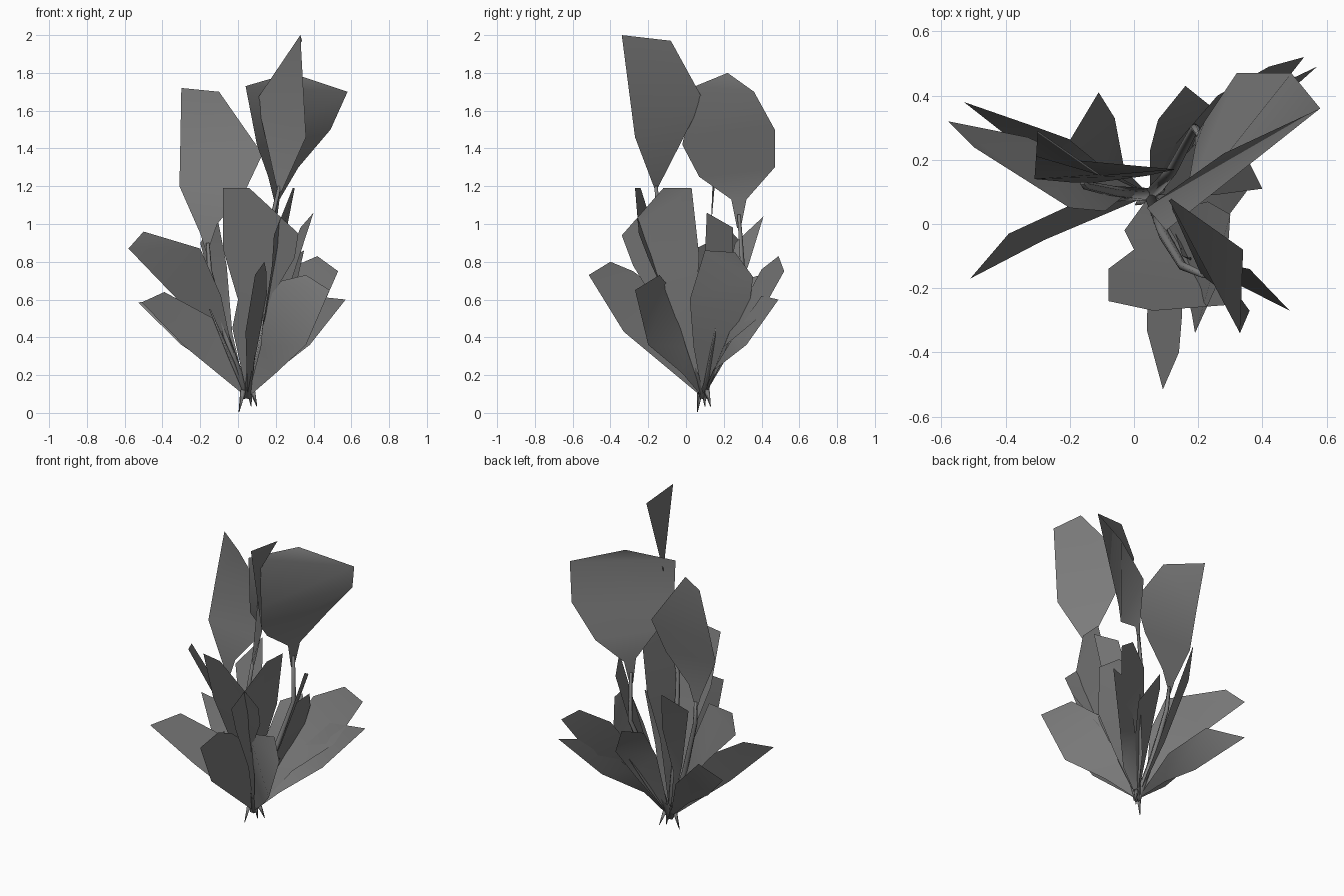
import bpy, bmesh, math
from mathutils import Vector

ROOT = (0.05, 0.09, 0.08)

# One dark grey for the whole plant
GREY = bpy.data.materials.new("dark_grey")
GREY.diffuse_color = (0.2, 0.2, 0.2, 1)


def finish(bm, name):
    mesh = bpy.data.meshes.new(name)
    bmesh.ops.recalc_face_normals(bm, faces=bm.faces)
    bm.to_mesh(mesh)
    bm.free()
    mesh.materials.append(GREY)
    for p in mesh.polygons:
        p.use_smooth = True
    ob = bpy.data.objects.new(name, mesh)
    bpy.context.collection.objects.link(ob)
    return ob


def leaf(name, *rungs):
    """Thin blade: each rung is (left, right), a rung of one point is a tip."""
    bm = bmesh.new()
    rows = [[bm.verts.new(p) for p in r] for r in rungs]
    for a, b in zip(rows, rows[1:]):
        bm.faces.new(a + b[::-1])
    return finish(bm, name)


def stem(name, pts, r0, r1, sides=5):
    """Tapered tube swept along a few points."""
    bm = bmesh.new()
    pts = [Vector(p) for p in pts]
    rings = []
    for i, p in enumerate(pts):
        d = (pts[min(i + 1, len(pts) - 1)] - pts[max(i - 1, 0)]).normalized()
        u = d.cross(Vector((0.3, 1, 0))).normalized()
        v = d.cross(u)
        r = r0 + (r1 - r0) * i / (len(pts) - 1)
        rings.append([bm.verts.new(p + r * (u * math.cos(a) + v * math.sin(a)))
                      for a in (2 * math.pi * k / sides for k in range(sides))])
    for a, b in zip(rings, rings[1:]):
        for k in range(sides):
            n = (k + 1) % sides
            bm.faces.new((a[k], a[n], b[n], b[k]))
    bm.faces.new(rings[0])
    bm.faces.new(rings[-1])
    return finish(bm, name)


# Three tall blades on stems
leaf("tall_blade_right",
     [(.21, -.16, 1.17), (.23, -.16, 1.17)],
     [(.10, .09, 1.66), (.36, -.27, 1.46)],
     [(.34, -.08, 1.97), (.33, -.34, 2.0)])
leaf("tall_blade_left",
     [(-.165, .13, .84)],
     [(-.20, .13, .95), (-.11, .13, 1.0)],
     [(-.31, .14, 1.20), (.04, .15, 1.18)],
     [(-.305, .21, 1.45), (.13, .17, 1.37)],
     [(-.30, .29, 1.72), (-.10, .15, 1.70)])
leaf("tall_blade_back",
     [(.19, .27, .98), (.20, .29, .98)],
     [(.19, .24, 1.13), (.22, .32, 1.13)],
     [(.16, .07, 1.25), (.32, .47, 1.30)],
     [(.10, -.02, 1.42), (.49, .47, 1.50)],
     [(.04, .05, 1.73), (.58, .36, 1.70)],
     [(.28, .22, 1.80)])
stem("tall_stem_right", [ROOT, (.09, -.03, .5), (.15, -.13, .9), (.22, -.16, 1.2)], .022, .010)
stem("tall_stem_left", [ROOT, (-.06, .10, .4), (-.15, .12, .75), (-.16, .13, .9)], .022, .010)
stem("tall_stem_back", [ROOT, (.12, .17, .4), (.19, .30, .75), (.20, .28, 1.05)], .022, .010)

# Front and right leaves
leaf("leaf_front", [ROOT],
     [(-.03, -.02, .45), (.10, -.03, .42)],
     [(.0, -.08, .60), (.17, -.10, .60)],
     [(-.08, -.14, .87), (.30, -.20, .82)],
     [(-.08, -.24, 1.19), (.32, -.25, .95)],
     [(.06, -.27, 1.19)])
leaf("leaf_right_upper", [ROOT],
     [(.13, -.08, .45), (.15, .05, .55)],
     [(.18, -.28, .78), (.23, .07, .83)],
     [(.19, -.34, .94), (.30, .03, 1.19)],
     [(.29, -.12, 1.19)])
leaf("leaf_front_right", [ROOT],
     [(.12, .0, .35), (.20, -.02, .21)],
     [(.15, -.10, .68), (.36, -.20, .36)],
     [(.36, -.14, .73), (.485, -.27, .65)])
leaf("leaf_front_low", [ROOT],
     [(.04, -.33, .43), (.15, -.08, .60)],
     [(.09, -.515, .73), (.15, -.28, .75)],
     [(.14, -.40, .80)])
leaf("leaf_right_broad", [ROOT],
     [(.17, .04, .35), (.12, .22, .30)],
     [(.29, .02, .60), (.24, .34, .60)],
     [(.35, .10, .86), (.27, .355, .72)],
     [(.33, .26, .85)])
leaf("leaf_right_tip", [ROOT],
     [(.25, .09, .60), (.19, .25, .60)],
     [(.40, .11, 1.06), (.33, .25, .98)])

# Back leaves
leaf("leaf_back", [ROOT],
     [(.05, .23, .53), (.20, .25, .38)],
     [(.075, .325, .71), (.26, .35, .55)],
     [(.16, .43, .74)])
leaf("leaf_back_right", [ROOT],
     [(.13, .25, .48), (.25, .20, .35)],
     [(.26, .40, .76), (.42, .38, .50)],
     [(.42, .49, .83), (.53, .52, .75)])
leaf("leaf_back_right_low", [ROOT],
     [(.20, .25, .40), (.20, .14, .22)],
     [(.38, .40, .62), (.38, .32, .36)],
     [(.57, .49, .60)])
leaf("leaf_back_left", [ROOT],
     [(-.09, .17, .48), (-.03, .17, .42)],
     [(-.20, .26, .90), (-.06, .33, .78)],
     [(-.11, .41, 1.04)])

# Left leaves
leaf("leaf_left_upper", [ROOT],
     [(-.18, .20, .42), (-.04, .08, .38)],
     [(-.33, .27, .61), (-.09, .04, .62)],
     [(-.58, .32, .87), (-.20, .05, .87)],
     [(-.50, .24, .96)])
leaf("leaf_left_back", [ROOT],
     [(-.12, .14, .24), (-.08, .22, .38)],
     [(-.30, .20, .36), (-.30, .30, .60)],
     [(-.53, .38, .585)])
leaf("leaf_left_low", [ROOT],
     [(-.28, -.05, .35), (-.13, .09, .50)],
     [(-.51, -.17, .585), (-.39, -.03, .64)])

# Leaf stalks running up the blades
for n, tip in enumerate([(.12, -.12, .62), (.22, .17, .52), (-.15, .07, .55)]):
    stem(f"stalk_{n}", [ROOT, tip], .016, .004, 4)

# Short root spikes
for n, (x, y) in enumerate([(.005, .06), (.07, .10), (.10, .13)]):
    stem(f"root_{n}", [(x, y, .03 * (n > 0) + .004), (x * .5 + .025, y * .5 + .045, .12)], .002, .016, 4)
